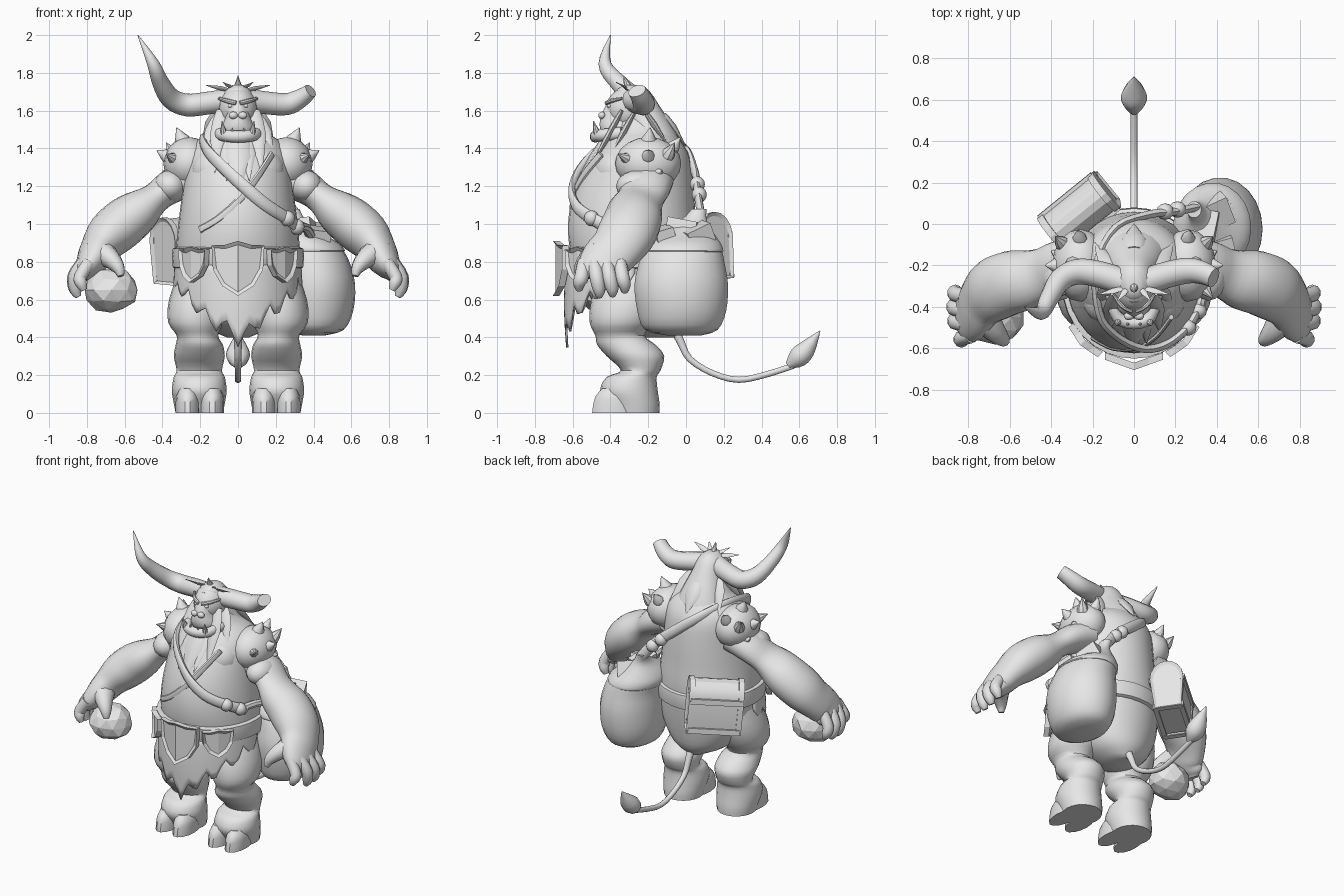
import bpy, bmesh, math, random
from mathutils import Vector, Matrix

random.seed(4)
grey = bpy.data.materials.new("plain grey")
grey.diffuse_color = (0.8, 0.8, 0.8, 1)


def finish(name, bm, angle=40):
    bmesh.ops.recalc_face_normals(bm, faces=bm.faces)
    me = bpy.data.meshes.new(name)
    bm.to_mesh(me)
    bm.free()
    me.materials.append(grey)
    ob = bpy.data.objects.new(name, me)
    bpy.context.collection.objects.link(ob)
    bpy.ops.object.select_all(action='DESELECT')
    ob.select_set(True)
    bpy.context.view_layer.objects.active = ob
    if angle:
        bpy.ops.object.shade_smooth_by_angle(angle=math.radians(angle))
    return ob


def spline(pts, sub):
    """Catmull-Rom through tuples of any length."""
    pts = [Vector(p) for p in pts]
    out = []
    for i in range(len(pts) - 1):
        a, b = pts[i], pts[i + 1]
        p, n = pts[max(i - 1, 0)], pts[min(i + 2, len(pts) - 1)]
        for t in (k / sub for k in range(sub)):
            out.append(0.5 * (2 * a + (b - p) * t + (2 * p - 5 * a + 4 * b - n) * t * t
                              + (3 * a - p - 3 * b + n) * t ** 3))
    return out + [pts[-1]]


def skin_rings(name, rings, seg, angle=40):
    """rings: (centre, u, v) ellipses joined into a closed surface."""
    bm = bmesh.new()
    loops = [[bm.verts.new(c + u * math.cos(2 * math.pi * i / seg) + v * math.sin(2 * math.pi * i / seg))
              for i in range(seg)] for c, u, v in rings]
    for a, b in zip(loops, loops[1:]):
        for i in range(seg):
            j = (i + 1) % seg
            bm.faces.new((a[i], a[j], b[j], b[i]))
    bm.faces.new(loops[0])
    bm.faces.new(loops[-1])
    return finish(name, bm, angle)


def tube(name, pts, seg=12, sub=3, ref=(0, 1, 0), angle=40):
    """pts: (x, y, z, radius along ref, other radius)."""
    s = spline(pts, sub)
    rings = []
    for i, p in enumerate(s):
        t = (s[min(i + 1, len(s) - 1)] - s[max(i - 1, 0)])
        t = Vector(t[:3]).normalized()
        r = Vector(ref)
        u = (r - t * r.dot(t)).normalized()
        rings.append((Vector(p[:3]), u * max(p[3], .002), t.cross(u) * max(p[4], .002)))
    return skin_rings(name, rings, seg, angle)


def stack(name, rows, seg=24, sub=3, angle=40):
    """rows: (z, centre x, half width, front y, back y) as level rings."""
    rings = [(Vector((x, (f + b) / 2, z)), Vector((w, 0, 0)), Vector((0, (b - f) / 2, 0)))
             for z, x, w, f, b in spline(rows, sub)]
    return skin_rings(name, rings, seg, angle)


def ball(name, c, r, seg=16):
    bm = bmesh.new()
    bmesh.ops.create_uvsphere(bm, u_segments=seg, v_segments=seg // 2 + 2, radius=1)
    bm.transform(Matrix.Translation(c) @ Matrix.Diagonal((*r, 1)))
    return finish(name, bm)


def spike(name, base, tip, r, flat=1.0, ref=(0, 1, 0)):
    a, b = Vector(base), Vector(tip)
    m = a.lerp(b, .4)
    k = 1 if flat == 1 else .5
    tube(name, [(*a, r * k, r * flat * k), (*m, r * .8, r * .8 * flat), (*b, 0, 0)], 8, 2, ref)


def extrude(bm, f, vec):
    g = bmesh.ops.extrude_face_region(bm, geom=[f])['geom']
    bmesh.ops.translate(bm, verts=[v for v in g if isinstance(v, bmesh.types.BMVert)], vec=vec)
    return [q for q in g if isinstance(q, bmesh.types.BMFace)]


def prism(name, prof, x0, x1, mat, recess=0):
    """Profile in y,z drawn along x, with optional recessed ends."""
    bm = bmesh.new()
    extrude(bm, bm.faces.new([bm.verts.new((x0, y, z)) for y, z in prof]), (x1 - x0, 0, 0))
    bmesh.ops.recalc_face_normals(bm, faces=bm.faces)
    if recess:
        for q in [e for e in bm.faces if len(e.verts) == len(prof)]:
            d = 1 if q.calc_center_median().x < (x0 + x1) / 2 else -1
            bmesh.ops.inset_region(bm, faces=[q], thickness=.02)
            bmesh.ops.translate(bm, verts=q.verts[:], vec=(d * recess, 0, 0))
    bm.transform(mat)
    finish(name, bm, 25)


# torso and belt
stack("torso", [(.40, 0, .06, -.24, -.06), (.47, 0, .20, -.40, 0), (.6, 0, .29, -.5, .03), (.75, 0, .325, -.58, .05),
                (.9, 0, .325, -.62, .06), (1.05, 0, .31, -.62, .05), (1.2, 0, .29, -.58, .04),
                (1.35, 0, .27, -.5, .02), (1.43, 0, .23, -.43, -.02), (1.49, 0, .15, -.39, -.07),
                (1.58, 0, .08, -.36, -.16)], 32)
stack("belt", [(.76, 0, .32, -.58, .05), (.77, 0, .345, -.63, .07), (.83, 0, .35, -.65, .08),
               (.87, 0, .345, -.65, .075), (.88, 0, .32, -.6, .05)], 32, 1, 30)

# ragged loincloth
bm = bmesh.new()
cols, rows, grid = 36, 6, []
for i in range(cols + 1):
    a = math.radians(-90 + 180 * i / cols)
    low = .37 + .28 * abs(math.sin(a)) ** 1.3 + (0, .045, .08, .03)[(i + 2) % 4] + random.uniform(-.015, .015)
    if i == cols // 2:
        low = .345
    grid.append([])
    for j in range(rows + 1):
        z = .8 + (low - .8) * j / rows
        k = 1 + .03 * math.sin((.8 - z) * 7)
        grid[-1].append(bm.verts.new((.335 * k * math.sin(a), -.27 - .365 * k * math.cos(a), z)))
for i in range(cols):
    for j in range(rows):
        bm.faces.new((grid[i][j], grid[i + 1][j], grid[i + 1][j + 1], grid[i][j + 1]))
finish("loincloth", bm).modifiers.new("thick", 'SOLIDIFY').thickness = .012


# belt shields: framed, ridged plates
def shield(name, loc, turn, w, h, bend):
    half = [(.5, .43), (1, .42), (.95, -.02), (.6, -.32)]
    out = [(0, .5)] + half + [(0, -.5)] + [(-x, z) for x, z in reversed(half)]
    bm = bmesh.new()
    top = extrude(bm, bm.faces.new([bm.verts.new((x * w, 0, z * h)) for x, z in out]), (0, -.035, 0))
    bmesh.ops.inset_region(bm, faces=top, thickness=.02)
    bmesh.ops.translate(bm, verts=top[0].verts[:], vec=(0, .015, 0))
    bmesh.ops.bisect_plane(bm, geom=bm.verts[:] + bm.edges[:] + bm.faces[:], plane_co=(0, 0, 0), plane_no=(1, 0, 0))
    for v in bm.verts:
        v.co.y += bend * abs(v.co.x) / w
    bm.transform(Matrix.Translation(loc) @ Matrix.Rotation(turn, 4, 'Z'))
    finish(name, bm, 0)


shield("middle_shield", (0, -.67, .765), 0, .14, .29, .05)

for s, side in ((-1, "left"), (1, "right")):
    shield(side + "_shield", (s * .235, -.56, .785), s * .8, .10, .19, .02)
    # pecs, shoulder pads with spikes
    ball(side + "_pec", (s * .11, -.36, 1.28), (.14, .13, .13))
    ball(side + "_shoulder_pad", (s * .26, -.2, 1.32), (.135, .175, .14))
    for b, t, r in (((.28, -.2, 1.41), (.325, -.19, 1.51), .05), ((.36, -.2, 1.35), (.43, -.2, 1.39), .04),
                    ((.34, -.10, 1.36), (.38, -.06, 1.43), .038), ((.33, -.3, 1.34), (.38, -.36, 1.37), .033),
                    ((.36, -.15, 1.27), (.40, -.13, 1.28), .03), ((.26, -.08, 1.39), (.27, -.03, 1.46), .038)):
        spike(side + "_pad_spike", (b[0] * s, *b[1:]), (t[0] * s, *t[1:]), r)
    # arm, palm and fingers
    arm = [(.24, -.19, 1.25, .13, .10), (.36, -.21, 1.195, .13, .09), (.44, -.24, 1.135, .125, .082),
           (.52, -.27, 1.07, .145, .115), (.60, -.285, 1.01, .155, .13), (.68, -.32, .94, .155, .125),
           (.735, -.37, .87, .14, .10), (.77, -.425, .81, .135, .085), (.81, -.445, .75, .13, .06),
           (.825, -.45, .71, .09, .03)]
    tube(side + "_arm", [(p[0] * s, *p[1:]) for p in arm], 20)
    ball(side + "_deltoid", (s * .36, -.25, 1.2), (.088, .12, .085))
    for y, yt, dx, zt in ((-.35, -.325, .02, .64), (-.42, -.39, .03, .62), (-.485, -.46, .02, .615), (-.54, -.565, -.04, .65)):
        x = .825 + dx * .5
        tube(side + "_finger", [(s * (x - .02), y, .80, .036, .036), (s * (x + .03), (y + yt) / 2, .72, .038, .036),
                                (s * (x + .025), yt, zt + .035, .033, .032), (s * (x + .01), yt, zt, .018, .018)], 10)
    tube(side + "_thumb", [(s * .74, -.43, .86, .09, .075), (s * .68, -.51, .82, .06, .055),
                           (s * .635, -.555, .77, .038, .036), (s * .62, -.57, .725, .018, .018)], 10)
    # leg and split hoof
    stack(side + "_leg", [(.76, s * .18, .13, -.44, -.1), (.6, s * .215, .15, -.5, -.12), (.48, s * .225, .145, -.51, -.17),
                          (.41, s * .215, .11, -.48, -.22), (.36, s * .205, .125, -.47, -.16), (.30, s * .205, .135, -.42, -.115),
                          (.225, s * .205, .12, -.345, -.135), (.19, s * .205, .135, -.42, -.155),
                          (.12, s * .205, .145, -.455, -.15), (.05, s * .205, .135, -.42, -.14), (0, s * .205, .125, -.40, -.14)], 20)
    for dx in (-.065, .065):
        x = s * .202 + dx
        stack(side + "_hoof", [(0, x, .063, -.50, -.25), (.04, x, .063, -.495, -.25), (.09, x, .06, -.48, -.26),
                               (.13, x, .045, -.445, -.28)], 14)
    # face halves: brow, eye, nostril, tusk, hair locks
    tube(side + "_brow", [(s * .01, -.42, 1.64, .012, .012), (s * .06, -.395, 1.652, .012, .012),
                          (s * .10, -.34, 1.665, .008, .008)], 8)
    ball(side + "_eye", (s * .04, -.405, 1.625), (.014, .014, .01), 10)
    ball(side + "_nostril", (s * .025, -.445, 1.575), (.025, .02, .02), 10)
    spike(side + "_tusk", (s * .075, -.47, 1.475), (s * .085, -.49, 1.545), .018)
    spike(side + "_tooth", (s * .03, -.48, 1.48), (s * .03, -.487, 1.51), .01)
    for b, t, r in (((.085, -.34, 1.6), (.125, -.52, 1.27), .06), ((.09, -.28, 1.58), (.19, -.41, 1.34), .06),
                    ((.05, -.40, 1.47), (.06, -.575, 1.23), .05), ((.09, -.22, 1.6), (.19, -.09, 1.41), .06),
                    ((.05, -.31, 1.71), (.17, -.34, 1.735), .022), ((.03, -.31, 1.72), (.08, -.37, 1.75), .018)):
        spike(side + "_hair_lock", (b[0] * s, *b[1:]), (t[0] * s, *t[1:]), r, .35, (1, 0, .01))

# head
ball("skull", (0, -.29, 1.61), (.105, .135, .12))
stack("muzzle", [(1.44, 0, .085, -.42, -.25), (1.5, 0, .095, -.455, -.25), (1.56, 0, .07, -.455, -.25),
                 (1.62, 0, .06, -.43, -.25), (1.7, 0, .05, -.38, -.25)], 18)
tube("lower_jaw", [(-.11, -.34, 1.48, .035, .03), (-.08, -.45, 1.47, .032, .03), (0, -.48, 1.462, .032, .03),
                   (.08, -.45, 1.47, .032, .03), (.11, -.34, 1.48, .035, .03)], 10, ref=(0, 0, 1))
spike("beard", (0, -.42, 1.47), (0, -.60, 1.18), .09, .3, (1, 0, .01))
spike("crest", (0, -.29, 1.68), (0, -.33, 1.785), .03)
stack("mane", [(1.735, 0, .03, -.33, -.24), (1.70, 0, .075, -.37, -.19), (1.61, 0, .10, -.34, -.13), (1.52, 0, .13, -.31, -.07),
               (1.44, 0, .16, -.3, -.03), (1.38, 0, .18, -.3, -.02)], 20)
spike("mane_lock", (0, -.12, 1.58), (0, .0, 1.41), .07, .4, (1, 0, .01))

# long horn and broken horn
tube("long_horn", [(-.05, -.28, 1.655, .065, .062), (-.16, -.245, 1.64, .064, .06), (-.27, -.23, 1.63, .062, .06),
                   (-.355, -.27, 1.665, .056, .055), (-.41, -.36, 1.75, .047, .045), (-.45, -.43, 1.85, .034, .032),
                   (-.53, -.40, 2.0, .002, .002)], 12, 4)
tube("broken_horn", [(.05, -.28, 1.655, .065, .062), (.16, -.245, 1.64, .064, .06), (.26, -.225, 1.635, .062, .058),
                     (.33, -.235, 1.665, .056, .05), (.385, -.26, 1.705, .05, .038)], 12, 4)

# tail with tuft
tube("tail", [(0, -.08, .48, .03, .03), (0, -.03, .38, .022, .022), (0, .02, .285, .018, .018), (0, .14, .21, .017, .017),
              (0, .28, .175, .017, .017), (0, .43, .205, .017, .017), (0, .57, .25, .017, .017)], 10, ref=(1, 0, 0))
tube("tail_tuft", [(0, .54, .25, .02, .02), (0, .59, .29, .06, .055), (0, .64, .34, .055, .05),
                   (0, .71, .435, .002, .002)], 10, ref=(1, 0, 0))

# shoulder strap with knots, and vest seam
strap = [(.33, -.38, .97), (.26, -.50, 1.03), (.15, -.585, 1.1), (.03, -.60, 1.2), (-.10, -.53, 1.32), (-.17, -.42, 1.40),
         (-.18, -.2, 1.45), (-.09, -.02, 1.40), (.07, .045, 1.28), (.2, .06, 1.17), (.3, .08, 1.05)]
tube("strap", [(*p, .034, .02) for p in strap], 10, 4, (0, 0, 1))
for c in ((.26, -.5, 1.03), (.31, -.42, .985), (.15, .06, 1.21), (.21, .07, 1.155)):
    ball("strap_knot", c, (.042, .04, .042), 12)
tube("vest_seam", [(.18, -.45, 1.37, .02, .012), (.11, -.54, 1.26, .02, .012), (.02, -.597, 1.14, .02, .012),
                   (-.1, -.60, 1.03, .02, .012), (-.2, -.55, .97, .02, .012)], 8, 4, (0, 0, 1))
tube("sack_rope", [(.31, -.42, .985, .025, .025), (.36, -.25, .98, .025, .025), (.40, -.1, .9, .03, .03)], 8, ref=(0, 0, 1))

# sack with rim and contents
stack("sack", [(.41, .40, .06, -.1, .08), (.44, .41, .15, -.22, .17), (.54, .415, .195, -.26, .215),
               (.68, .415, .205, -.275, .225), (.80, .40, .19, -.25, .205), (.87, .375, .175, -.225, .19),
               (.92, .35, .15, -.2, .17)], 22)
stack("sack_rim", [(.85, .38, .17, -.22, .19), (.86, .38, .186, -.235, .20), (.90, .36, .172, -.22, .185),
                   (.95, .33, .12, -.17, .15), (1.02, .31, .05, -.03, .11), (1.08, .29, .035, .03, .11)], 22)
for c, r, t in (((.41, -.12, .93), (.07, .05, .05), .4), ((.40, .06, .94), (.06, .07, .05), .6), ((.35, -.02, .97), (.05, .08, .05), -.3)):
    bm = bmesh.new()
    bmesh.ops.create_cube(bm, size=2)
    bm.transform(Matrix.Translation(c) @ Matrix.Rotation(t, 4, (1, .6, 1)) @ Matrix.Diagonal((*r, 1)))
    finish("sack_contents", bm, 0)

# treasure chest on the back
mat = (Matrix.Translation((-.265, .055, .92)) @ Matrix.Rotation(math.radians(39), 4, 'Z')
       @ Matrix.Rotation(-.09, 4, 'Y') @ Matrix.Rotation(.06, 4, 'X'))


def chest_profile(k):
    arc = [(.10 * k * math.cos(math.pi * i / 8), .12 * k * math.sin(math.pi * i / 8)) for i in range(9)]
    return arc + [(-.08 * k, -.21 * k), (.08 * k, -.21 * k)]


prism("chest_body", chest_profile(1), -.14, .14, mat)
for x in (-.175, .14):
    prism("chest_end_frame", chest_profile(1.08), x, x + .035, mat, .012)
for y, z in ((.10, .0), (-.10, .0), (.083, -.205), (-.083, -.205)):
    prism("chest_rail", [(y - .015, z - .018), (y + .015, z - .018), (y + .015, z + .018), (y - .015, z + .018)], -.165, .165, mat)

# faceted rock held under the left hand
bm = bmesh.new()
bmesh.ops.create_icosphere(bm, subdivisions=2, radius=1)
for v in bm.verts:
    v.co *= random.uniform(.92, 1.05)
bm.transform(Matrix.Translation((-.67, -.45, .65)) @ Matrix.Diagonal((.15, .13, .12, 1)))
finish("rock", bm, 0)
